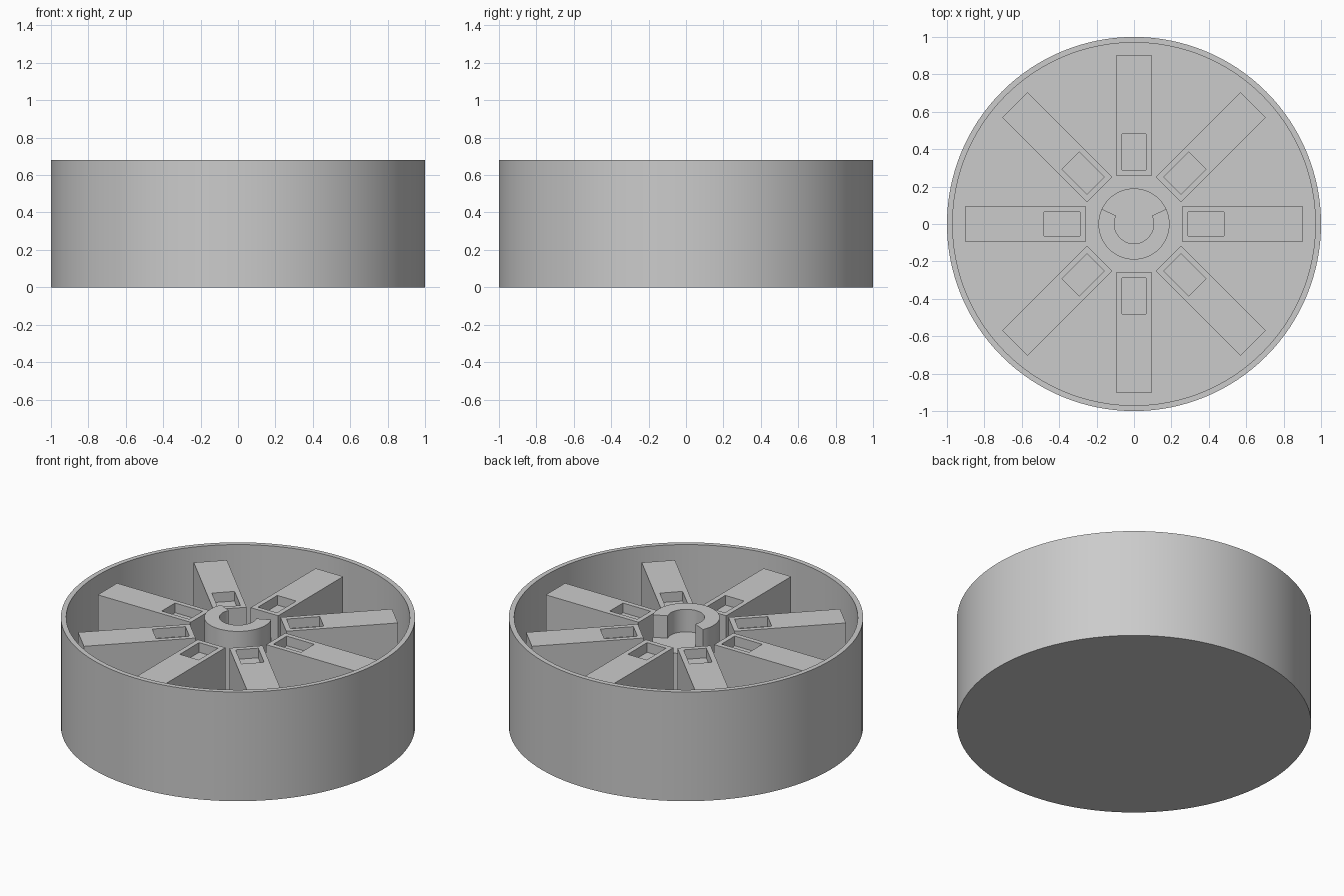
import bpy, bmesh
from math import cos, sin, pi, radians
from mathutils import Matrix, Vector

if "Cube" in bpy.data.objects:
    bpy.data.objects.remove(bpy.data.objects["Cube"])

HEIGHT, FLOOR, SIDES = 0.68, 0.04, 128
SPOKE_TOP, POCKET_DEPTH = 0.615, 0.06
HUB_R, BORE_R, HUB_STEP = 0.19, 0.105, 0.54

grey = bpy.data.materials.new("plain grey")
grey.use_nodes = True
grey.diffuse_color = (0.6, 0.6, 0.6, 1)
grey.node_tree.nodes["Principled BSDF"].inputs["Base Color"].default_value = grey.diffuse_color


def finish(bm, name):
    """Turn a bmesh into a named, shaded object."""
    bmesh.ops.remove_doubles(bm, verts=bm.verts, dist=1e-5)
    bmesh.ops.recalc_face_normals(bm, faces=bm.faces)
    mesh = bpy.data.meshes.new(name)
    bm.to_mesh(mesh)
    bm.free()
    mesh.materials.append(grey)
    obj = bpy.data.objects.new(name, mesh)
    bpy.context.collection.objects.link(obj)
    bpy.ops.object.select_all(action="DESELECT")
    obj.select_set(True)
    bpy.context.view_layer.objects.active = obj
    bpy.ops.object.shade_smooth_by_angle(angle=radians(30))
    return obj


def lathe(name, profile):
    """Revolve (radius, z) points around the z axis."""
    bm = bmesh.new()
    verts = [bm.verts.new((r, 0, z)) for r, z in profile]
    edges = [bm.edges.new(pair) for pair in zip(verts, verts[1:])]
    bmesh.ops.spin(bm, geom=verts + edges, cent=(0, 0, 0), axis=(0, 0, 1),
                   angle=2 * pi, steps=SIDES, use_duplicate=False)
    return finish(bm, name)


# Round pan with a thin wall
lathe("pan", [(0, 0), (1, 0), (1, HEIGHT), (0.97, HEIGHT), (0.97, FLOOR), (0, FLOOR)])

# Solid lower hub
lathe("hub_post", [(0, FLOOR - 0.01), (HUB_R, FLOOR - 0.01), (HUB_R, HUB_STEP), (0, HUB_STEP)])

# Open collar on the hub, with its gap towards the back
bm = bmesh.new()
steps = 64
angles = [radians(155 + 230 * i / steps) for i in range(steps + 1)]
outline = [(HUB_R, a) for a in angles] + [(BORE_R, a) for a in reversed(angles)]
face = bm.faces.new([bm.verts.new((r * cos(a), r * sin(a), HUB_STEP)) for r, a in outline])
top = bmesh.ops.extrude_face_region(bm, geom=[face], use_keep_orig=True)["geom"]
bmesh.ops.translate(bm, vec=(0, 0, HEIGHT - HUB_STEP),
                    verts=[v for v in top if isinstance(v, bmesh.types.BMVert)])
finish(bm, "hub_collar")


def spoke(name, angle):
    """Radial block with a shallow rectangular pocket near the hub."""
    inner, outer, half, base = 0.26, 0.9, 0.095, FLOOR - 0.01
    bm = bmesh.new()
    size = Matrix.Diagonal((outer - inner, 2 * half, SPOKE_TOP - base, 1))
    place = Matrix.Translation(((inner + outer) / 2, 0, (SPOKE_TOP + base) / 2))
    bmesh.ops.create_cube(bm, size=1, matrix=place @ size)
    # cut lines around the pocket
    for co, no in (((0.29, 0, 0), (1, 0, 0)), ((0.48, 0, 0), (1, 0, 0)),
                   ((0, 0.065, 0), (0, 1, 0)), ((0, -0.065, 0), (0, 1, 0))):
        bmesh.ops.bisect_plane(bm, geom=bm.verts[:] + bm.edges[:] + bm.faces[:],
                               plane_co=co, plane_no=no)
    # sink the pocket
    target = Vector((0.385, 0, SPOKE_TOP))
    pocket = min(bm.faces, key=lambda f: (f.calc_center_median() - target).length)
    sunk = bmesh.ops.extrude_discrete_faces(bm, faces=[pocket])["faces"][0]
    bmesh.ops.translate(bm, vec=(0, 0, -POCKET_DEPTH), verts=sunk.verts[:])
    bmesh.ops.rotate(bm, verts=bm.verts, cent=(0, 0, 0), matrix=Matrix.Rotation(angle, 3, "Z"))
    return finish(bm, name)


# Eight spokes around the hub
for i in range(8):
    spoke(f"spoke_{i + 1}", i * pi / 4)
